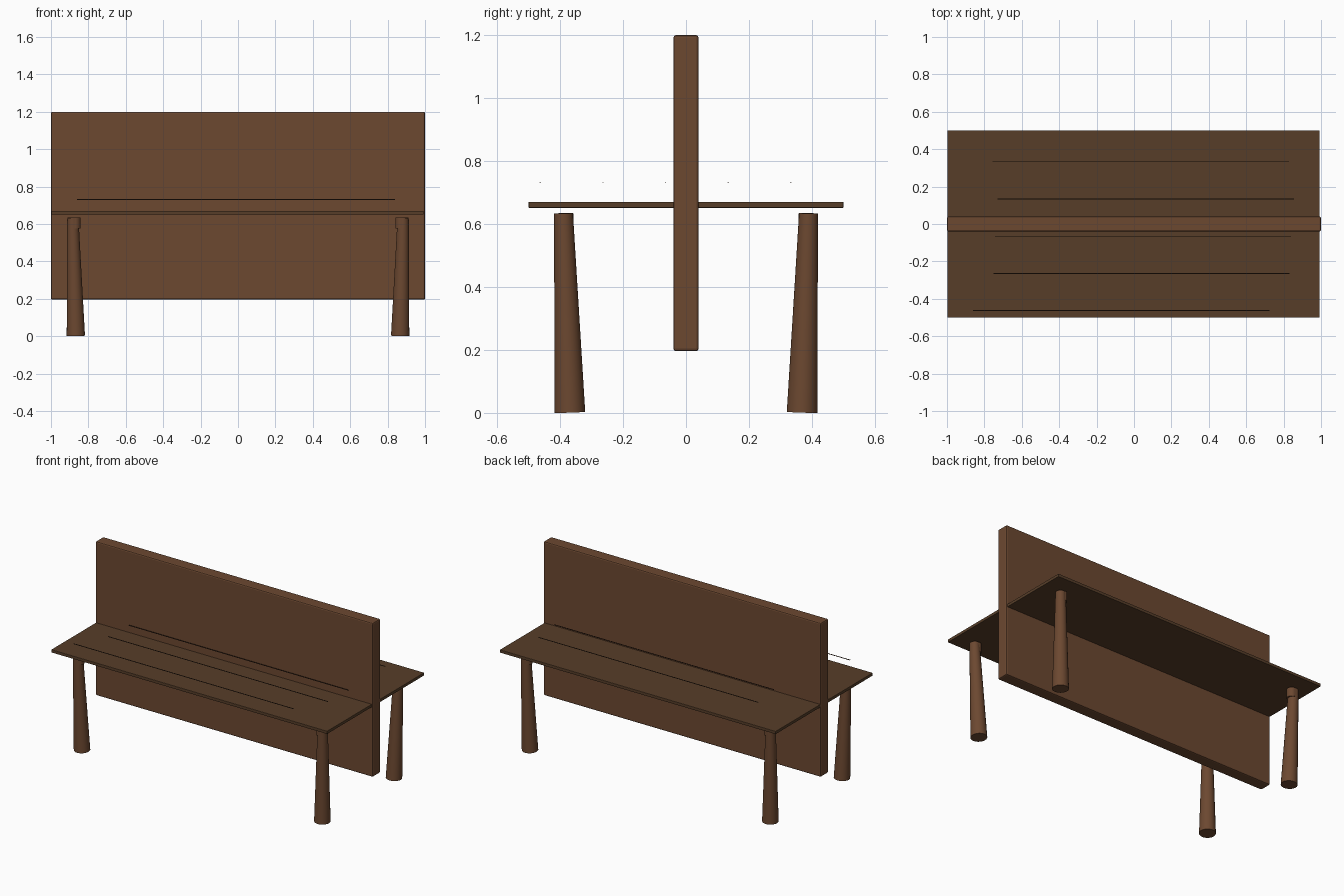
import bpy
from mathutils import Vector

if "Cube" in bpy.data.objects:
    bpy.data.objects.remove(bpy.data.objects["Cube"])


def material(name, rgb):
    m = bpy.data.materials.new(name)
    m.diffuse_color = (*rgb, 1)
    m.use_nodes = True
    m.node_tree.nodes["Principled BSDF"].inputs["Base Color"].default_value = m.diffuse_color
    return m


WOOD = material("wood", (0.15, 0.065, 0.03))
SEAT = material("seat_wood", (0.095, 0.048, 0.022))
GRAIN = material("grain", (0.06, 0.028, 0.014))


def box(name, loc, size, mat, bevel=0):
    bpy.ops.mesh.primitive_cube_add(size=1, location=loc)
    o = bpy.context.object
    o.name = name
    o.scale = size
    bpy.ops.object.transform_apply(location=False, rotation=False, scale=True)
    o.data.materials.append(mat)
    if bevel:
        b = o.modifiers.new("bevel", "BEVEL")
        b.width = bevel
        b.segments = 2
    return o


def rod(name, a, b, r1, r2, mat):
    a, b = Vector(a), Vector(b)
    d = b - a
    bpy.ops.mesh.primitive_cone_add(vertices=32, radius1=r1, radius2=r2,
                                    depth=d.length, location=(a + b) / 2)
    o = bpy.context.object
    o.name = name
    o.rotation_euler = d.to_track_quat("Z", "Y").to_euler()
    o.data.materials.append(mat)
    bpy.ops.object.shade_smooth_by_angle()
    return o


# Upright back panel and the seat board passing through it
box("back_panel", (0, 0, 0.698), (2, 0.08, 1.004), WOOD, 0.008)
box("seat", (-0.002, 0, 0.661), (1.99, 1.0, 0.019), SEAT, 0.002)

# Thin grain strips just above the seat
for i, cx in enumerate((-0.067, 0.04, 0.048, 0.064, 0.037)):
    box(f"grain_strip_{i + 1}", (cx, -0.463 + i * 0.199, 0.731),
        (1.585, 0.004, 0.003), GRAIN)

# Tapered splayed legs, each with a short upright dowel at the top
for sx, side in ((-1, "left"), (1, "right")):
    for sy, end in ((-1, "front"), (1, "back")):
        rod(f"{end}_{side}_leg", (sx * 0.867, sy * 0.369, 0.002),
            (sx * 0.883, sy * 0.389, 0.634), 0.049, 0.03, WOOD)
        rod(f"{end}_{side}_dowel", (sx * 0.871, sy * 0.388, 0.575),
            (sx * 0.871, sy * 0.388, 0.634), 0.03, 0.03, WOOD)
